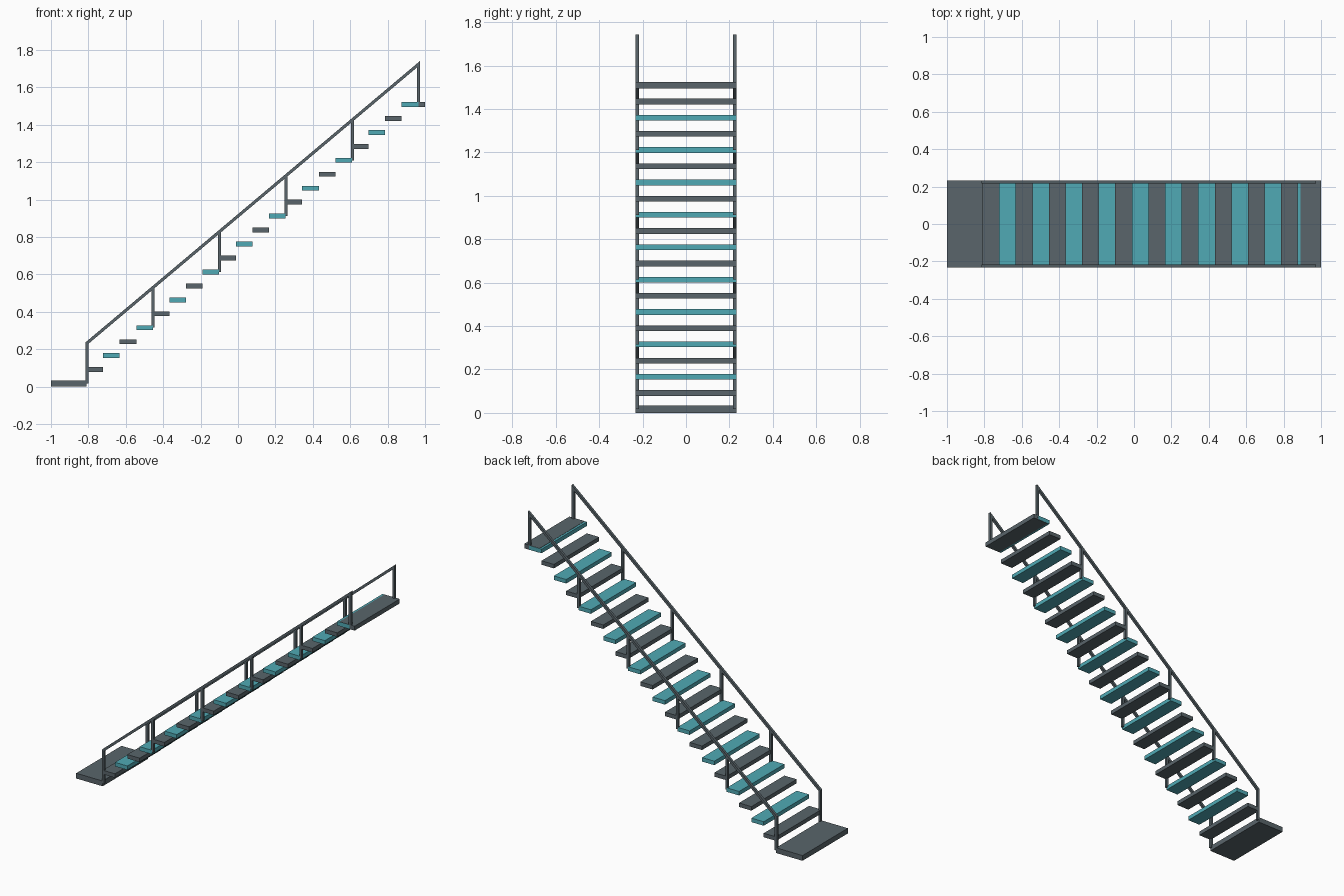
import bpy
import bmesh

if "Cube" in bpy.data.objects:
    bpy.data.objects.remove(bpy.data.objects["Cube"])

RUN, RISE = 0.0887, 0.0746      # step spacing
X0, Z0 = -0.81, 0.017           # first step edge, lower landing mid height
HALF_W = 0.2325
T = 0.016                       # railing bar thickness


def material(name, color):
    m = bpy.data.materials.new(name)
    m.diffuse_color = color
    m.use_nodes = True
    m.node_tree.nodes["Principled BSDF"].inputs["Base Color"].default_value = m.diffuse_color
    return m


slate = material("slate", (0.10, 0.13, 0.145, 1))
teal = material("teal", (0.08, 0.40, 0.46, 1))


def prism(name, profile, y0, y1, mat):
    """Extrude an x-z profile along y."""
    bm = bmesh.new()
    face = bm.faces.new([bm.verts.new((x, y0, z)) for x, z in profile])
    new = bmesh.ops.extrude_face_region(bm, geom=[face])["geom"]
    bmesh.ops.translate(bm, vec=(0, y1 - y0, 0),
                        verts=[v for v in new if isinstance(v, bmesh.types.BMVert)])
    bmesh.ops.recalc_face_normals(bm, faces=bm.faces)
    mesh = bpy.data.meshes.new(name)
    bm.to_mesh(mesh)
    bm.free()
    mesh.materials.append(mat)
    ob = bpy.data.objects.new(name, mesh)
    bpy.context.collection.objects.link(ob)
    return ob


def box(name, x0, x1, y0, y1, z0, z1, mat):
    return prism(name, [(x0, z0), (x1, z0), (x1, z1), (x0, z1)], y0, y1, mat)


# Landings
top_z = Z0 + 20 * RISE
box("lower_landing", -1, X0, -HALF_W, HALF_W, 0, 2 * Z0, slate)
box("upper_landing", 0.89, 1, -HALF_W + 0.001, HALF_W - 0.001,
    top_z - 0.0145, top_z + 0.0145, slate)

# Floating treads in alternating colours
for i in range(1, 21):
    x, z = X0 + (i - 1) * RUN, Z0 + i * RISE
    box(f"tread_{i:02d}", x, x + RUN, -HALF_W, HALF_W, z - 0.013, z + 0.013,
        slate if i % 2 else teal)

# Railings: posts every fourth step and a sloped handrail with plumb ends
PX = -0.808
slope = RISE / RUN


def rail_z(x):
    return 0.233 + (x - PX) * slope


for side, y in (("front", -HALF_W), ("back", HALF_W - T)):
    for k in range(6):
        x = PX + 4 * k * RUN
        box(f"{side}_post_{k + 1}", x - T / 2, x + T / 2, y, y + T,
            Z0 + 4 * k * RISE, rail_z(x), slate)
    a, b, h = PX - T / 2, PX + 20 * RUN + T / 2, 0.0105
    prism(f"{side}_handrail",
          [(a, rail_z(a) - h), (b, rail_z(b) - h), (b, rail_z(b) + h), (a, rail_z(a) + h)],
          y, y + T, slate)
